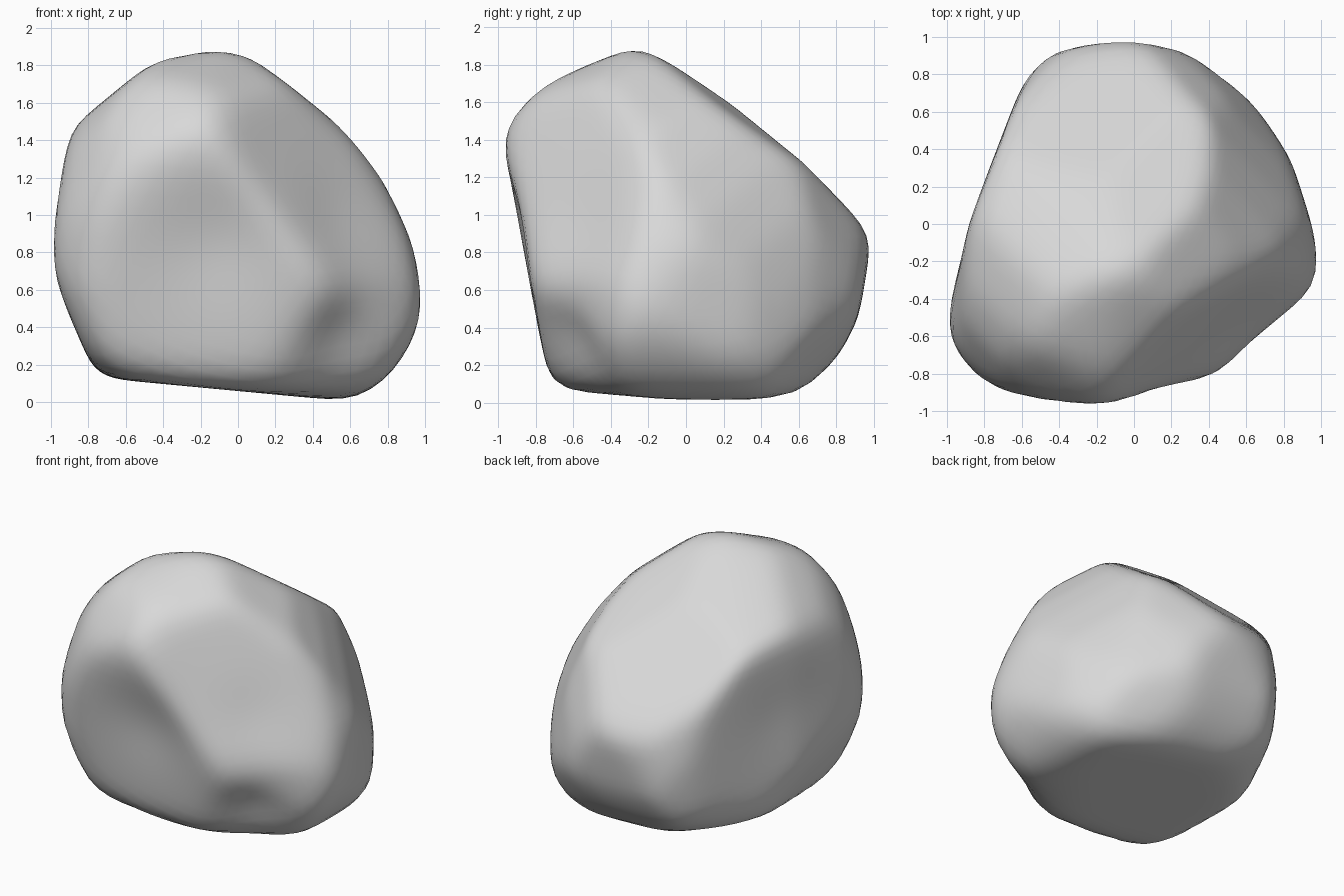
import bpy, bmesh
from math import cos, sin, radians, exp
from mathutils import Vector

cube = bpy.data.objects.get("Cube")
if cube:
    bpy.data.objects.remove(cube, do_unlink=True)

CENTER = Vector((0, 0, .955))
X, Y, Z = Vector((1, 0, 0)), Vector((0, 1, 0)), Vector((0, 0, 1))
TILT = radians(30)

# Outlines of the boulder across each pair of axes
FRONT = [(.62, 0), (.81, .13), (.93, .31), (1, .5), (.94, .84), (.78, 1.2), (.5, 1.58),
         (.22, 1.81), (-.14, 1.91), (-.5, 1.83), (-.83, 1.58), (-.91, 1.42), (-1, .9),
         (-1, .69), (-.76, .13)]
SIDE = [(-.73, .1), (-.65, .06), (.1, 0), (.58, .02), (.81, .24), (.92, .45), (.99, .87),
        (.95, 1.01), (.68, 1.28), (0, 1.76), (-.26, 1.91), (-.8, 1.68), (-.97, 1.5),
        (-1, 1.42)]
PLAN = [(-.05, 1), (.35, .92), (.58, .74), (.84, .35), (.97, -.06), (1, -.28), (.95, -.36),
        (.48, -.81), (.1, -.96), (-.1, -.99), (-.45, -.97), (-.78, -.89), (-1, -.63),
        (-1, -.5), (-.89, 0), (-.58, .8), (-.45, .92)]

# Outlines across tilted diagonals, measured from a point on the upright axis
DIAGONAL_ORIGIN = Vector((0, 0, .99))
DIAGONAL_A = [(-1.2, -.19), (-1.18, 0), (-1.12, .18), (-1.02, .43), (-.86, .61), (-.56, .77),
              (-.25, .75), (.12, .65), (.6, .41), (.7, .32), (.84, .01), (.93, -.52),
              (.85, -.82), (.67, -1), (.39, -1.17), (-.18, -1.16), (-.38, -1.09),
              (-.9, -.87), (-1.12, -.59)]
DIAGONAL_B = [(-.92, -.55), (-.88, -.29), (-.8, -.02), (-.66, .25), (-.5, .46), (-.15, .79),
              (.04, .89), (.7, .81), (.84, .69), (1.03, .47), (1.14, .23), (1.2, -.15),
              (1.19, -.32), (1.04, -.65), (.76, -.92), (.38, -1.11), (-.43, -1.1),
              (-.72, -.87)]
DIAGONAL_C = [(-.97, -.12), (-.97, -.32), (-.88, -.52), (-.6, -1.03), (-.23, -1.17),
              (.11, -1.23), (.39, -1.14), (.69, -.92), (.82, -.71), (.93, -.53), (.97, -.15),
              (.91, .15), (.27, .56), (-.16, .71), (-.52, .55), (-.69, .41), (-.81, .15)]

# Worn facet on the front corner: normal and a point on it
FACET = (Vector((1, -1, .55)), Vector((1, -.38, .5)))

# Shallow hollows: place, radius, depth
HOLLOWS = [((-.15, -.92, .85), .55, .05),
           ((.62, -.62, .33), .38, .06),
           ((.55, -.6, .95), .4, .02),
           ((-.9, .1, .9), .45, .02)]


def half_planes(outline, right, up, origin=Vector()):
    """Turn an outline into planes scaled so the surface lies where normal.dot(p) = 1."""
    planes = []
    for a, b in zip(outline, outline[1:] + outline[:1]):
        normal = right * (b[1] - a[1]) + up * (a[0] - b[0])
        start = origin + right * a[0] + up * a[1] - CENTER
        planes.append(normal / normal.dot(start))
    return planes


def tilted_planes(outline, right, away):
    """Planes of an outline whose up axis leans toward a diagonal."""
    up = Z * cos(TILT) + away.normalized() * sin(TILT)
    return half_planes(outline, right.normalized(), up, DIAGONAL_ORIGIN)


planes = half_planes(FRONT, X, Z) + half_planes(SIDE, Y, Z) + half_planes(PLAN, X, Y)
planes += tilted_planes(DIAGONAL_A, X + Y, Y - X)
planes += tilted_planes(DIAGONAL_B, -X - Y, X - Y)
planes += tilted_planes(DIAGONAL_C, Y - X, X + Y)
planes.append(FACET[0] / FACET[0].dot(FACET[1] - CENTER))

# Boulder body: a sphere cut back to the nearest plane in every direction
bm = bmesh.new()
bmesh.ops.create_icosphere(bm, subdivisions=5, radius=1)
for v in bm.verts:
    direction = v.co.normalized()
    v.co = CENTER + direction / max(n.dot(direction) for n in planes)

# Weather the ridges
for _ in range(4):
    bmesh.ops.smooth_vert(bm, verts=bm.verts, factor=.5,
                          use_axis_x=True, use_axis_y=True, use_axis_z=True)

# Press in the hollows
for place, radius, depth in HOLLOWS:
    for v in bm.verts:
        d = (v.co - Vector(place)).length / radius
        v.co += (CENTER - v.co).normalized() * depth * exp(-2 * d * d)

mesh = bpy.data.meshes.new("boulder")
bm.to_mesh(mesh)
bm.free()
boulder = bpy.data.objects.new("boulder", mesh)
bpy.context.collection.objects.link(boulder)

# Plain grey stone
stone = bpy.data.materials.new("grey_stone")
stone.use_nodes = True
grey = (.69, .69, .69, 1)
stone.diffuse_color = grey
stone.node_tree.nodes["Principled BSDF"].inputs["Base Color"].default_value = grey
mesh.materials.append(stone)
mesh.shade_smooth()
